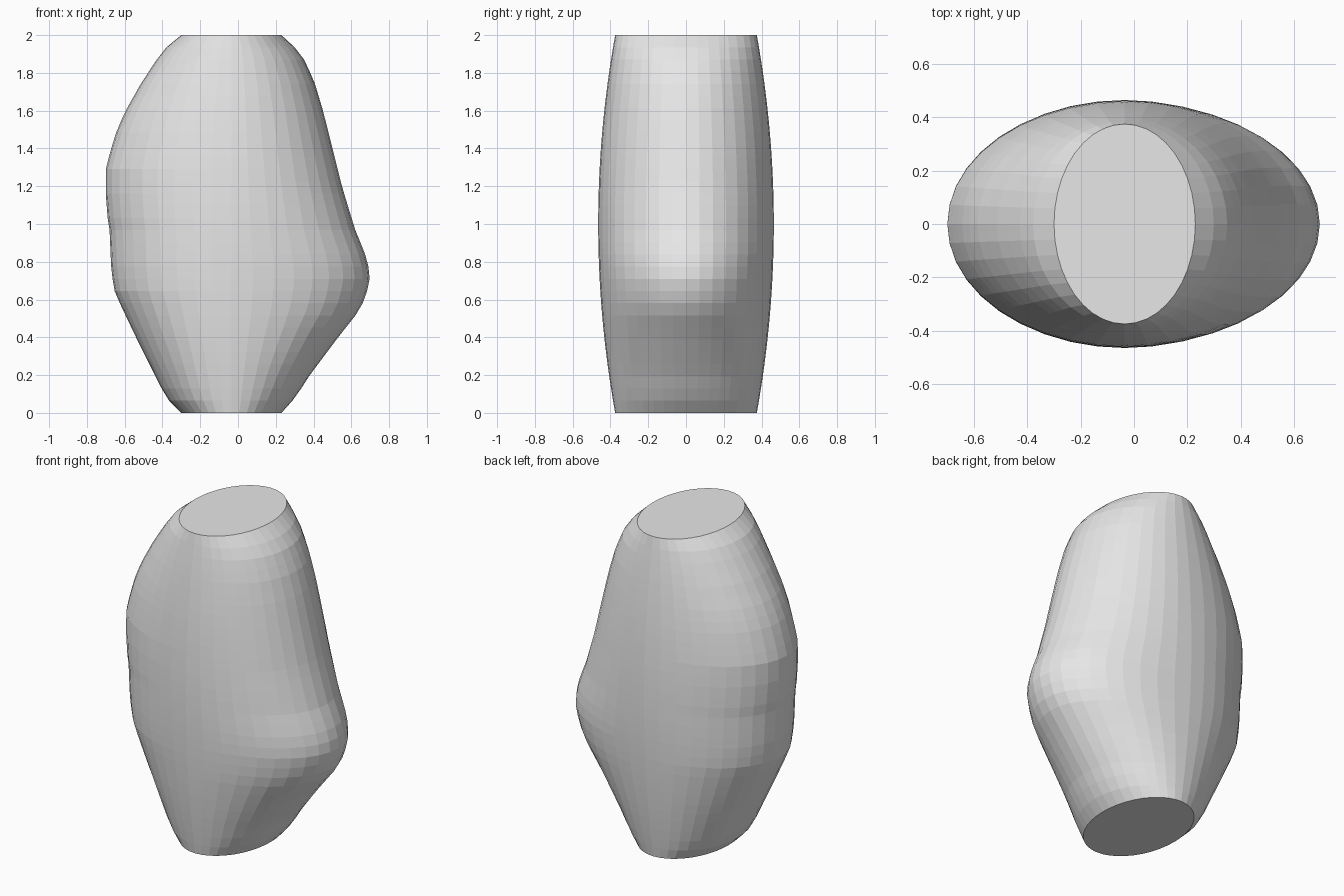
import bpy, bmesh, math

if "Cube" in bpy.data.objects:
    bpy.data.objects.remove(bpy.data.objects["Cube"])

SEGMENTS, RINGS = 40, 31
CENTRE_X = -0.035

# Side outlines as (height, x)
LEFT = [(0, -.30), (.07, -.37), (.13, -.405), (.2, -.44), (.4, -.54), (.6, -.635),
        (.65, -.655), (.75, -.67), (.85, -.675), (.97, -.68), (1.03, -.69), (1.16, -.70),
        (1.29, -.70), (1.35, -.685), (1.42, -.665), (1.5, -.64), (1.6, -.595),
        (1.75, -.51), (1.9, -.41), (1.94, -.375), (2, -.30)]
RIGHT = [(0, .23), (.06, .285), (.13, .335), (.2, .38), (.4, .53), (.52, .625),
         (.58, .66), (.65, .685), (.71, .697), (.78, .69), (.85, .67), (.97, .62),
         (1.2, .55), (1.4, .50), (1.6, .45), (1.75, .405), (1.84, .365), (1.9, .335),
         (1.94, .295), (2, .23)]


def outline_x(points, z):
    for (z0, x0), (z1, x1) in zip(points, points[1:]):
        if z <= z1:
            return x0 + (x1 - x0) * (z - z0) / (z1 - z0)
    return points[-1][1]


# Body: stacked rings, each made of a left and a right half ellipse
bm = bmesh.new()
rings = []
for i in range(RINGS + 1):
    z = 2 * i / RINGS
    depth = 0.375 + 0.09 * (1 - (z - 1) ** 2)
    right = outline_x(RIGHT, z) - CENTRE_X
    left = CENTRE_X - outline_x(LEFT, z)
    ring = []
    for k in range(SEGMENTS):
        a = math.tau * k / SEGMENTS
        reach = right if math.cos(a) > 0 else left
        ring.append(bm.verts.new((CENTRE_X + reach * math.cos(a), depth * math.sin(a), z)))
    rings.append(ring)

for low, high in zip(rings, rings[1:]):
    for k in range(SEGMENTS):
        n = (k + 1) % SEGMENTS
        bm.faces.new((low[k], low[n], high[n], high[k]))

# Flat end caps
bm.faces.new(rings[-1])
bm.faces.new(rings[0][::-1])

mesh = bpy.data.meshes.new("lofted_body")
bm.to_mesh(mesh)
bm.free()
grey = bpy.data.materials.new("light_grey")
grey.diffuse_color = (0.8, 0.8, 0.8, 1)
grey.use_nodes = True
grey.node_tree.nodes["Principled BSDF"].inputs["Base Color"].default_value = grey.diffuse_color
mesh.materials.append(grey)
body = bpy.data.objects.new("lofted_body", mesh)
bpy.context.collection.objects.link(body)
